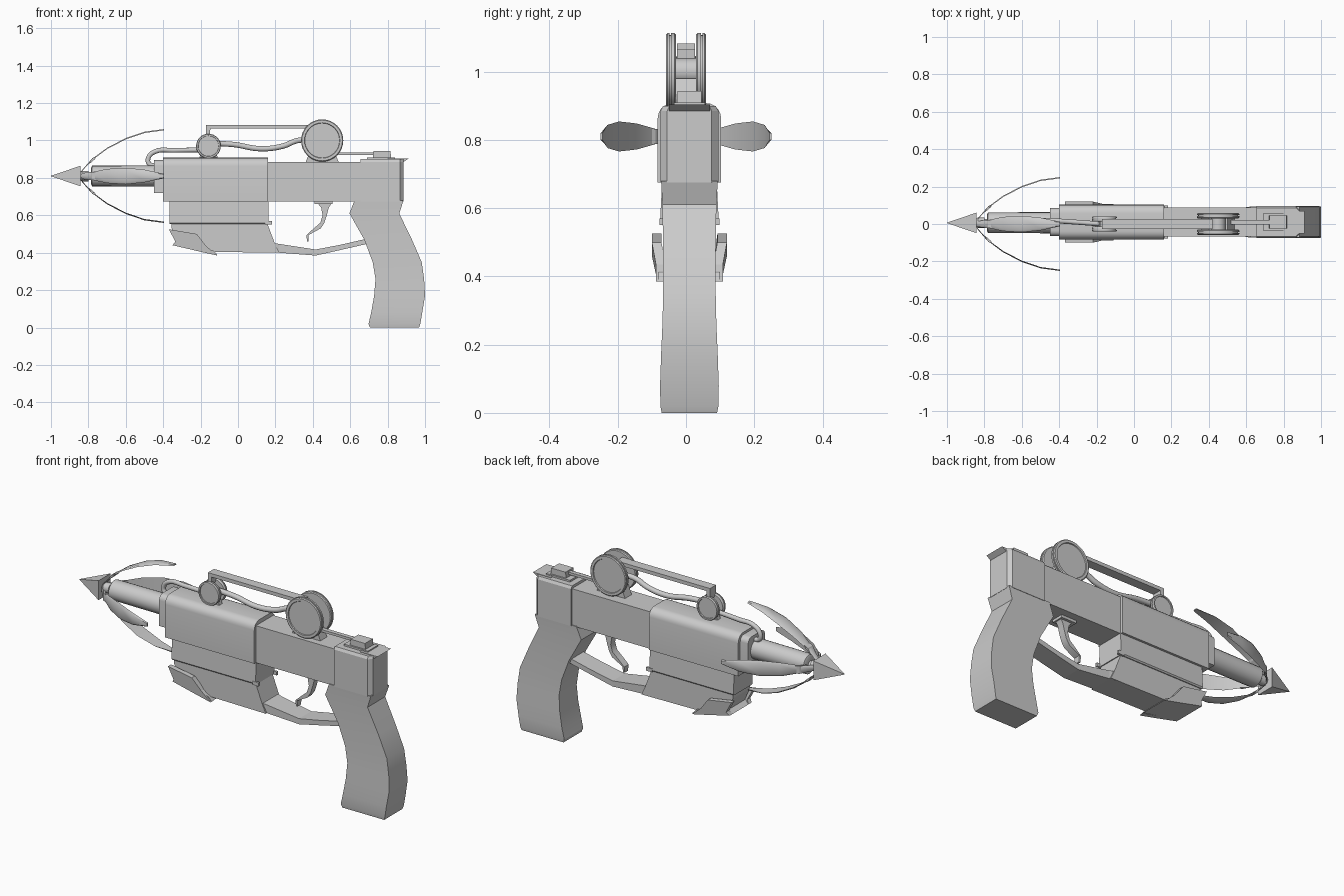
import bpy, bmesh
from math import sin, cos, pi, radians
from mathutils import Vector, Matrix

if "Cube" in bpy.data.objects:
    bpy.data.objects.remove(bpy.data.objects["Cube"])

CY = 0.01   # body centre line in y
CZ = 0.81   # bore height


def finish(name, bm, smooth=None):
    bmesh.ops.recalc_face_normals(bm, faces=bm.faces[:])
    me = bpy.data.meshes.new(name)
    bm.to_mesh(me)
    bm.free()
    ob = bpy.data.objects.new(name, me)
    bpy.context.collection.objects.link(ob)
    if smooth:
        bpy.ops.object.select_all(action='DESELECT')
        ob.select_set(True)
        bpy.context.view_layer.objects.active = ob
        bpy.ops.object.shade_smooth_by_angle(angle=radians(smooth))
    return ob


def loft(name, rings, smooth=None):
    """Skin a list of equal-length rings and cap both ends."""
    bm = bmesh.new()
    vs = [[bm.verts.new(p) for p in r] for r in rings]
    n = len(vs[0])
    for a, b in zip(vs, vs[1:]):
        for i in range(n):
            j = (i + 1) % n
            bm.faces.new((a[i], a[j], b[j], b[i]))
    bm.faces.new(vs[0][::-1])
    bm.faces.new(vs[-1])
    return finish(name, bm, smooth)


def slab(name, prof, half, cy=CY):
    """x/z outline extruded symmetrically in y."""
    return loft(name, [[(x, cy + s * half, z) for x, z in prof] for s in (-1, 1)])


def box(name, x0, x1, half, z0, z1, cy=CY):
    return slab(name, [(x0, z0), (x1, z0), (x1, z1), (x0, z1)], half, cy)


def turned_x(name, prof, cy, n=20):
    """Solid of revolution along x from (x, radius) pairs."""
    return loft(name, [[(x, cy + r * cos(2 * pi * i / n), CZ + r * sin(2 * pi * i / n))
                        for i in range(n)] for x, r in prof], 35)


def turned_y(name, cx, cz, prof, n=32):
    return loft(name, [[(cx + r * cos(2 * pi * i / n), y, cz + r * sin(2 * pi * i / n))
                        for i in range(n)] for y, r in prof], 35)


def section(half, z0, z1, r, seg=5):
    """y/z cross-section with rounded top corners."""
    pts = [(CY + half, z0)]
    for k in range(2):
        for i in range(seg + 1):
            a = (k + i / seg) * pi / 2
            pts.append((CY + (1 - 2 * k) * (half - r) + r * cos(a), z1 - r + r * sin(a)))
    return pts + [(CY - half, z0)]


def shell(name, x0, x1, half, z0, z1, r):
    s = section(half, z0, z1, r)
    return loft(name, [[(x, y, z) for y, z in s] for x in (x0, x1)], 35)


def hose(name, pts, r):
    cu = bpy.data.curves.new(name, 'CURVE')
    cu.dimensions = '3D'
    cu.bevel_depth, cu.bevel_resolution, cu.resolution_u = r, 3, 8
    cu.use_fill_caps = True
    sp = cu.splines.new('BEZIER')
    sp.bezier_points.add(len(pts) - 1)
    for b, p in zip(sp.bezier_points, pts):
        b.co = p
        b.handle_left_type = b.handle_right_type = 'AUTO'
    bpy.context.collection.objects.link(bpy.data.objects.new(name, cu))


# bolt tip: four-sided point
loft("bolt_tip", [[(x, 0.006 + a * h, CZ + b * h) for a, b in ((-1, -1), (1, -1), (1, 1), (-1, 1))]
                  for x, h in ((-1.0, 0.001), (-0.842, 0.055))])

# barrel with stepped neck
turned_x("neck", [(-0.845, 0.02), (-0.835, 0.028), (-0.80, 0.028), (-0.80, 0.02), (-0.77, 0.02)], 0.006, 12)
turned_x("barrel", [(-0.785, 0.045), (-0.78, 0.055), (-0.40, 0.057)], 0.007)

# four curved leaf prongs around the tip
leaf = [(-0.84, 0.022, 0.016), (-0.785, 0.085, 0.02), (-0.70, 0.148, 0.038), (-0.60, 0.20, 0.044),
        (-0.50, 0.234, 0.034), (-0.395, 0.248, 0.012)]
for k in range(4):
    rot = Matrix.Rotation(k * pi / 2, 3, 'X')
    rings = []
    for x, r, w in leaf:
        ring = [(x, -w, r - 0.004), (x, w, r - 0.004), (x, w * 0.7, r + 0.003), (x, -w * 0.7, r + 0.003)]
        rings.append([rot @ Vector(p) + Vector((0, 0, CZ)) for p in ring])
    loft(f"prong_{k + 1}", rings, 40)
    clip = [(-0.80, 0.06), (-0.765, 0.09), (-0.755, 0.108), (-0.78, 0.095)]
    loft(f"prong_clip_{k + 1}", [[rot @ Vector((x, w, z)) + Vector((0, 0, CZ)) for x, z in clip]
                                 for w in (-0.022, 0.022)])

# main body
shell("front_collar", -0.45, -0.39, 0.075, 0.72, 0.895, 0.03)
shell("front_housing", -0.40, 0.16, 0.093, 0.675, 0.908, 0.045)
box("receiver", 0.15, 0.67, 0.078, 0.675, 0.885)
c = 0.02
plan = [(0.655, -0.085), (0.885 - c, -0.085), (0.885, -0.085 + c), (0.885, 0.085 - c),
        (0.885 - c, 0.085), (0.655, 0.085)]
loft("rear_block", [[(x, CY + y * s, z) for x, y in plan]
                    for z, s in ((0.675, 1), (0.885, 1), (0.90, 0.9))])
slab("rear_lip", [(0.80, 0.89), (0.885, 0.885), (0.912, 0.903), (0.80, 0.903)], 0.06)

# grip: lofted sections (front x, rear x, z, half width)
grip = [(0.623, 0.885, 0.68, 0.083), (0.596, 0.862, 0.61, 0.079), (0.675, 0.930, 0.47, 0.077),
        (0.720, 0.982, 0.35, 0.077), (0.735, 0.995, 0.26, 0.079), (0.728, 1.0, 0.17, 0.083),
        (0.712, 0.985, 0.08, 0.086), (0.698, 0.975, 0.02, 0.085), (0.705, 0.968, 0.0, 0.081)]
loft("grip", [[(a, CY - w, z), (b, CY - w, z), (b, CY + w, z), (a, CY + w, z)]
              for a, b, z, w in grip], 25)

# fore-end: flared upper panel and body below it
loft("fore_end_panel", [[(-0.365, CY - w, z), (0.163, CY - w, z), (0.163, CY + w, z), (-0.365, CY + w, z)]
                        for z, w in ((0.68, 0.08), (0.56, 0.086), (0.553, 0.08))])
slab("fore_end", [(-0.36, 0.60), (-0.355, 0.53), (-0.32, 0.45), (-0.18, 0.405), (0.22, 0.40),
                  (0.195, 0.455), (0.155, 0.56), (0.155, 0.60)], 0.075)
for s in (-1, 1):
    box(f"side_peg_{s}", 0.145, 0.183, 0.006, 0.55, 0.57, CY + s * 0.082)

# claw guard at the front underside
claw = [(-0.37, 0.525), (-0.22, 0.50), (-0.17, 0.435), (-0.11, 0.385), (-0.20, 0.405), (-0.35, 0.44),
        (-0.335, 0.46)]
for s in (-1, 1):
    loft(f"claw_{s}", [[(x, CY + s * (y + (0.012 if z > 0.45 else 0)), z) for x, z in claw]
                       for y in (0.07, 0.098)])
slab("claw_floor", [(-0.35, 0.44), (-0.20, 0.405), (-0.11, 0.388), (-0.13, 0.41), (-0.32, 0.46)], 0.09)

# trigger guard strip
guard = [(0.19, 0.40, 0.452, 0.07), (0.22, 0.40, 0.447, 0.065), (0.415, 0.385, 0.417, 0.055),
         (0.55, 0.415, 0.443, 0.055), (0.69, 0.447, 0.475, 0.055)]
loft("trigger_guard", [[(x, CY - w, a), (x, CY + w, a), (x, CY + w, b), (x, CY - w, b)]
                       for x, a, b, w in guard])

# trigger
box("trigger_mount", 0.41, 0.505, 0.035, 0.66, 0.68)
trig = [(0.425, 0.50), (0.445, 0.485), (0.452, 0.475), (0.440, 0.462), (0.405, 0.442), (0.367, 0.378)]
heights = [0.665, 0.64, 0.60, 0.56, 0.53, 0.495]
rings = [[(a, CY - 0.02, z), (b, CY - 0.02, z), (b, CY + 0.02, z), (a, CY + 0.02, z)]
         for (a, b), z in zip(trig, heights)]
rings.append([(x, CY + y, 0.46) for x, y in ((0.368, -0.015), (0.378, -0.015), (0.378, 0.015), (0.368, 0.015))])
loft("trigger", rings, 40)

# paired wheels on top, with a raised inner face
for name, x, z, r, yin, yout in (("front_wheel", -0.158, 0.97, 0.066, 0.014, 0.04),
                                 ("rear_wheel", 0.45, 1.0, 0.113, 0.03, 0.058)):
    for s in (-1, 1):
        m = (yin + yout) / 2
        prof = [(yin, r * 0.85), (yin, r * 0.96), (yin + 0.004, r), (m, r), (m, r * 0.95),
                (m + 0.004, r * 0.95), (m + 0.004, r), (yout - 0.004, r), (yout, r * 0.96),
                (yout, r * 0.84), (yout - 0.005, r * 0.82)]
        turned_y(f"{name}_{s}", x, z, [(s * y, q) for y, q in prof])
    turned_y(name + "_axle", x, z, [(-yout + 0.008, r * 0.35), (yout - 0.008, r * 0.35)], 16)
slab("front_wheel_mount", [(-0.21, 0.90), (-0.105, 0.90), (-0.13, 0.97), (-0.185, 0.97)], 0.014, 0)
slab("rear_wheel_mount", [(0.36, 0.88), (0.54, 0.88), (0.50, 0.98), (0.40, 0.98)], 0.03, 0)

# top bar with its front drop leg
slab("top_bar", [(-0.17, 1.02), (-0.15, 1.02), (-0.148, 1.063), (0.42, 1.063), (0.42, 1.083),
                 (-0.17, 1.083)], 0.027, 0)

# hoses
hose("front_hose", [(-0.44, 0.02, 0.865), (-0.475, 0.02, 0.875), (-0.478, 0.02, 0.91),
                    (-0.44, 0.018, 0.942), (-0.34, 0.012, 0.947), (-0.18, 0.0, 0.95)], 0.013)
hose("rear_hose", [(-0.13, 0, 0.985), (-0.02, 0, 0.978), (0.12, 0, 0.956), (0.24, 0, 0.97),
                   (0.32, 0, 1.0), (0.42, 0, 1.0)], 0.015)

# rear sight and link rod
slab("rear_sight", [(0.72, 0.895), (0.82, 0.895), (0.815, 0.943), (0.725, 0.943)], 0.035)
box("sight_base", 0.69, 0.84, 0.045, 0.89, 0.91)
box("link_rod", 0.50, 0.74, 0.012, 0.922, 0.936)
